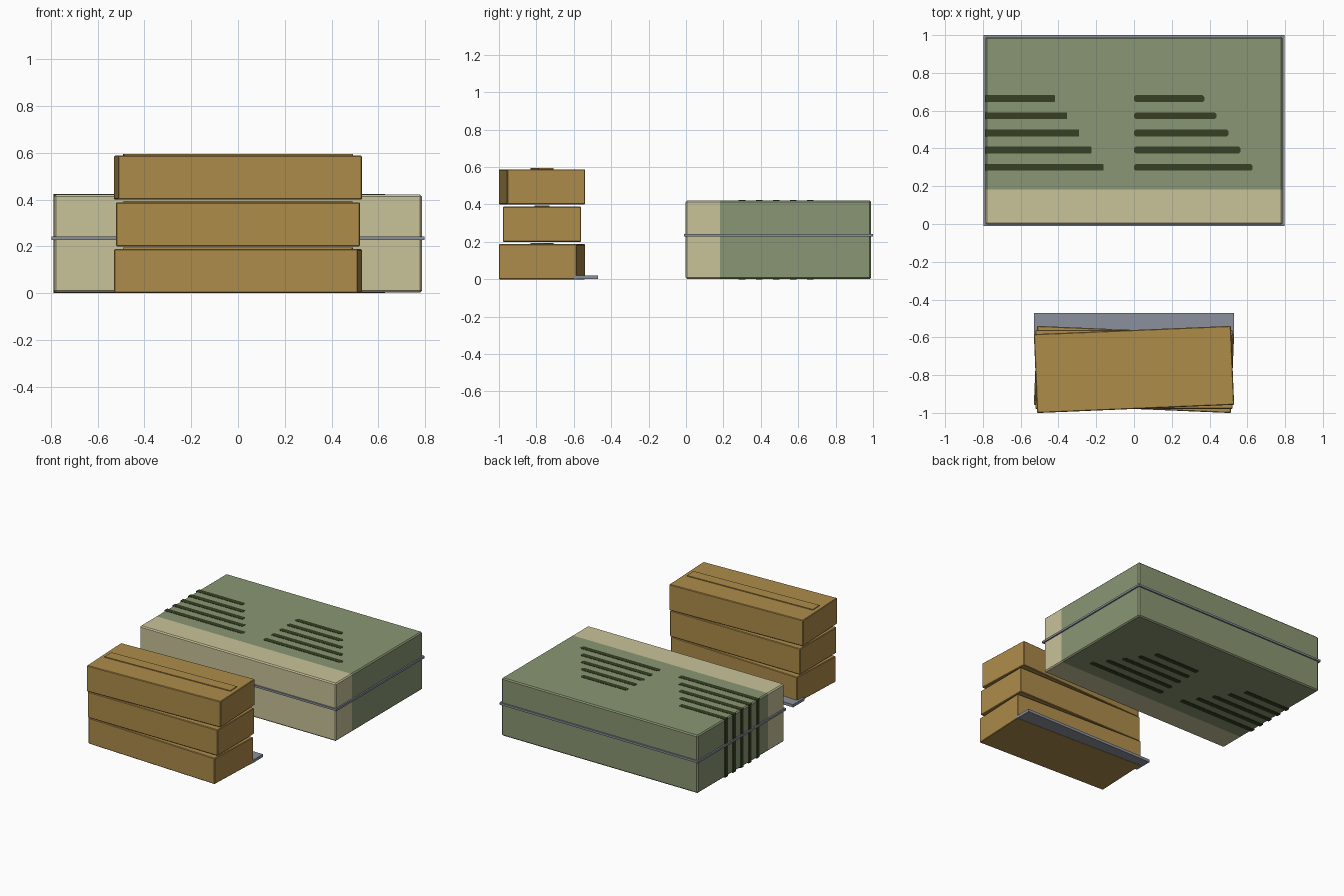
import bpy, bmesh, math
from mathutils import Matrix, Vector

if "Cube" in bpy.data.objects:
    bpy.data.objects.remove(bpy.data.objects["Cube"])


def mat(name, r, g, b):
    m = bpy.data.materials.new(name)
    lin = [((c / 255 + 0.055) / 1.055) ** 2.4 for c in (r, g, b)]
    m.diffuse_color = (*lin, 1)
    m.use_nodes = True
    m.node_tree.nodes["Principled BSDF"].inputs["Base Color"].default_value = m.diffuse_color
    return m


GREEN = mat("olive green", 138, 150, 115)
BEIGE = mat("pale khaki", 200, 194, 153)
BROWN = mat("cardboard brown", 174, 140, 74)
STEEL = mat("steel grey", 138, 144, 156)
DARK = mat("dark green", 54, 64, 35)


def box(name, lo, hi, mats, bevel=0.0, angle=0.0, vertical_only=False, cut_y=None):
    """Box from lo to hi, turned about its own vertical axis."""
    lo, hi = Vector(lo), Vector(hi)
    c = (lo + hi) / 2
    bm = bmesh.new()
    bmesh.ops.create_cube(bm, size=1)
    bmesh.ops.scale(bm, vec=hi - lo, verts=bm.verts)
    if bevel:
        edges = [e for e in bm.edges if not vertical_only
                 or abs(e.verts[0].co.z - e.verts[1].co.z) > 1e-4]
        bmesh.ops.bevel(bm, geom=edges, offset=bevel, segments=1,
                        affect='EDGES', profile=0.5)
    # second colour in front of the cut plane
    if cut_y is not None:
        y = cut_y - c.y
        bmesh.ops.bisect_plane(bm, geom=bm.verts[:] + bm.edges[:] + bm.faces[:],
                               plane_co=(0, y, 0), plane_no=(0, 1, 0))
        for f in bm.faces:
            f.material_index = int(f.calc_center_median().y < y)
    bmesh.ops.recalc_face_normals(bm, faces=bm.faces)
    me = bpy.data.meshes.new(name)
    bm.to_mesh(me)
    bm.free()
    for m in mats:
        me.materials.append(m)
    ob = bpy.data.objects.new(name, me)
    ob.matrix_world = Matrix.Translation(c) @ Matrix.Rotation(math.radians(angle), 4, 'Z')
    bpy.context.collection.objects.link(ob)
    return ob


# large crate with a pale front section
box("crate", (-0.787, -0.002, 0.002), (0.787, 0.99, 0.421), [GREEN, BEIGE],
    bevel=0.008, cut_y=0.182)
# strap around the crate
box("crate_strap", (-0.797, -0.01, 0.228), (0.797, 1.0, 0.243), [STEEL])

# two groups of dark stripes, shortening towards the back, on top and bottom;
# the left group also wraps down the left side
for group, x0 in (("left", -0.79), ("right", 0.0)):
    for i in range(5):
        y = 0.3 + 0.091 * i
        box(f"{group}_stripe_{i + 1}", (x0, y - 0.018, 0),
            (x0 + 0.628 - 0.064 * i, y + 0.018, 0.423), [DARK],
            bevel=0.009 if group == "right" else 0.003, vertical_only=True)

# stack of three small cartons, each turned a little, with a lid strip
for i, angle in enumerate((-2.4, 0, 2.4)):
    z = 0.2 * i
    box(f"carton_{i + 1}", (-0.522, -0.979, z), (0.522, -0.561, z + 0.188), [BROWN],
        bevel=0.004, angle=angle)
    box(f"lid_strip_{i + 1}", (-0.49, -0.81, z + 0.186), (0.49, -0.73, z + 0.194),
        [BROWN], angle=angle)

# flat plate sticking out behind the bottom carton
box("base_plate", (-0.53, -0.6, 0.001), (0.53, -0.47, 0.021), [STEEL])
